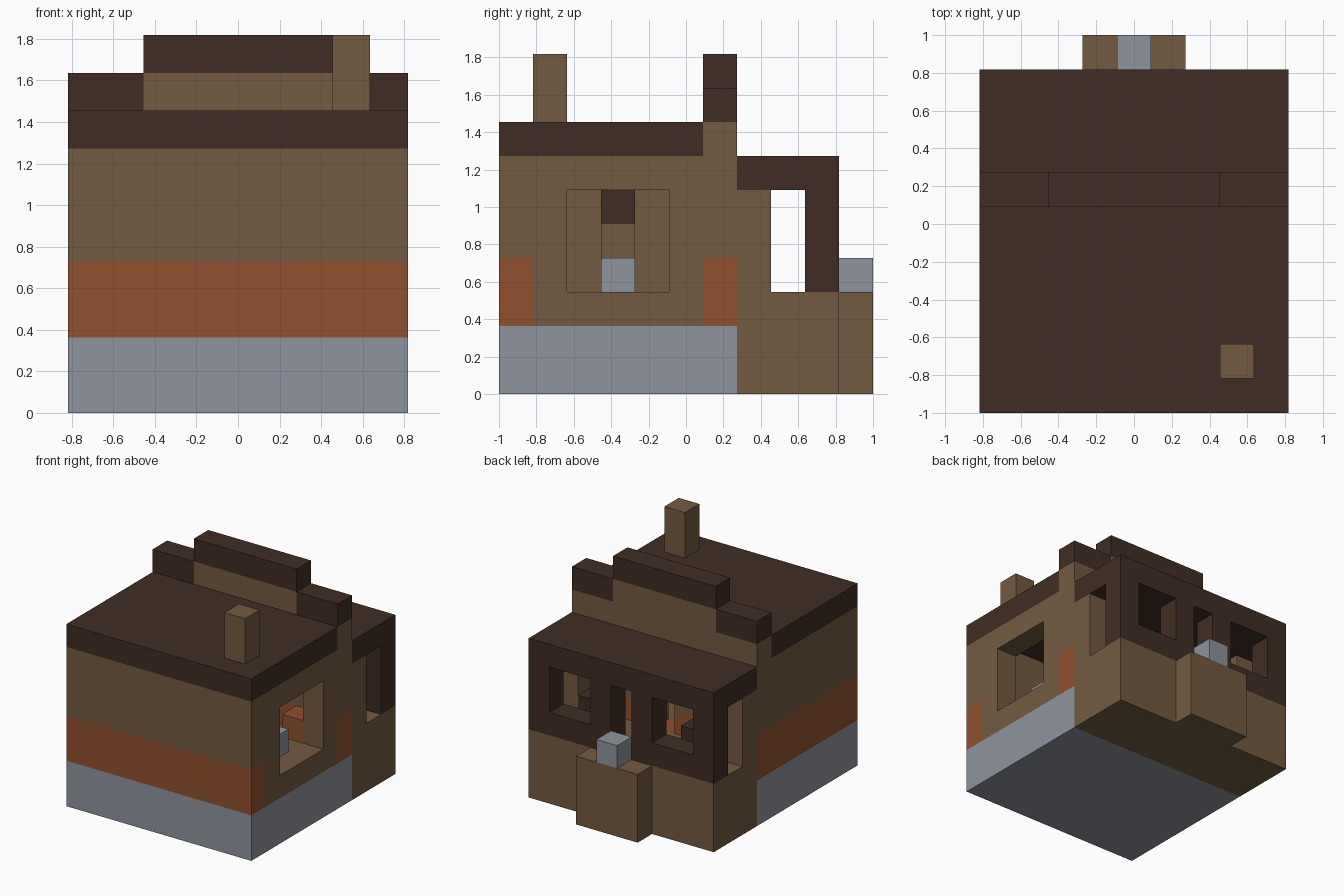
import bpy
import bmesh
from mathutils import Vector

if "Cube" in bpy.data.objects:
    bpy.data.objects.remove(bpy.data.objects["Cube"], do_unlink=True)

# The house sits on a block grid: 9 wide, 11 deep, 10 high
U = 2 / 11
ORIGIN = Vector((-4.5 * U, -1, 0))


def linear(c):
    c /= 255
    return c / 12.92 if c <= 0.04045 else ((c + 0.055) / 1.055) ** 2.4


def material(name, r, g, b):
    m = bpy.data.materials.new(name)
    m.use_nodes = True
    color = (linear(r), linear(g), linear(b), 1)
    m.diffuse_color = color
    bsdf = next(n for n in m.node_tree.nodes if n.type == 'BSDF_PRINCIPLED')
    bsdf.inputs["Base Color"].default_value = color
    return m


TAN = material("tan_wood", 116, 90, 65)
DARK = material("dark_wood", 64, 44, 35)
BRICK = material("orange_brick", 145, 81, 46)
STONE = material("grey_stone", 143, 148, 157)


def part(name, mat, *boxes):
    """One object made of boxes, each given as two grid corners."""
    bm = bmesh.new()
    for x0, y0, z0, x1, y1, z1 in boxes:
        low, high = Vector((x0, y0, z0)), Vector((x1, y1, z1))
        cube = bmesh.ops.create_cube(bm, size=1)
        size, mid = high - low, (low + high) / 2
        for v in cube["verts"]:
            v.co = ORIGIN + U * Vector(c * s + m for c, s, m in zip(v.co, size, mid))
    mesh = bpy.data.meshes.new(name)
    bm.to_mesh(mesh)
    bm.free()
    mesh.materials.append(mat)
    obj = bpy.data.objects.new(name, mesh)
    bpy.context.collection.objects.link(obj)


def mirrored(box):
    """The box and its copy across the middle of the house."""
    x0, y0, z0, x1, y1, z1 = box
    return box, (9 - x1, y0, z0, 9 - x0, y1, z1)


# Main house base and floor
part("stone_base", STONE, (0, 0, 0, 9, 7, 2))
part("house_floor", TAN, (1, 1, 2, 8, 6, 3))

# Brick band: front, left-open side and rear wall with doorway
part("front_brick_band", BRICK, (0, 0, 2, 9, 1, 4))
part("side_brick_band", BRICK, (0, 1, 2, 1, 6, 4))
part("rear_brick_band", BRICK, (0, 6, 2, 9, 7, 3), *mirrored((0, 6, 3, 4, 7, 4)))

# Wooden walls
part("front_wall", TAN, (0, 0, 4, 9, 1, 7))
part("blank_side_wall", TAN, (0, 1, 4, 1, 6, 7))
part("side_wall_lining", TAN, (1, 1, 3, 2, 6, 7))
part("window_side_wall", TAN,
     (8, 1, 2, 9, 2, 7), (8, 5, 2, 9, 6, 7),
     (8, 2, 2, 9, 5, 3), (8, 2, 6, 9, 5, 7))
part("rear_wall", TAN, *mirrored((0, 6, 4, 4, 7, 6)), (0, 6, 6, 9, 7, 8))

# Flat roof, stepped gable and chimney
part("main_roof", DARK, (0, 0, 7, 9, 6, 8))
part("gable_panel", TAN, (2, 6, 8, 7, 7, 9))
part("gable_caps", DARK, *mirrored((0, 6, 8, 2, 7, 9)), (2, 6, 9, 7, 7, 10))
part("chimney", TAN, (7, 1, 8, 8, 2, 10))

# Back porch
part("porch_base", TAN, (0, 7, 0, 9, 10, 3))
part("porch_posts", TAN, *mirrored((0, 7, 3, 1, 8, 6)))
part("porch_back_wall", DARK,
     *mirrored((0, 9, 3, 1, 10, 6)), *mirrored((1, 9, 3, 3, 10, 4)),
     *mirrored((3, 9, 3, 4, 10, 6)))
part("porch_roof", DARK, (0, 7, 6, 9, 10, 7))
part("back_step", TAN, (3, 10, 0, 6, 11, 3))
part("step_stone", STONE, (4, 10, 3, 5, 11, 4))

# Furniture
part("porch_seats", DARK, (7, 7, 3, 8, 8, 4), (2, 7, 3, 3, 8, 4))
part("brick_hearth", BRICK, (7, 5, 3, 8, 6, 4))
part("stone_table", STONE, (7, 3, 3, 8, 4, 4))
part("wall_shelf", TAN, (2, 3, 4, 3, 4, 5))
part("shelf_top", DARK, (2, 3, 5, 3, 4, 6))
